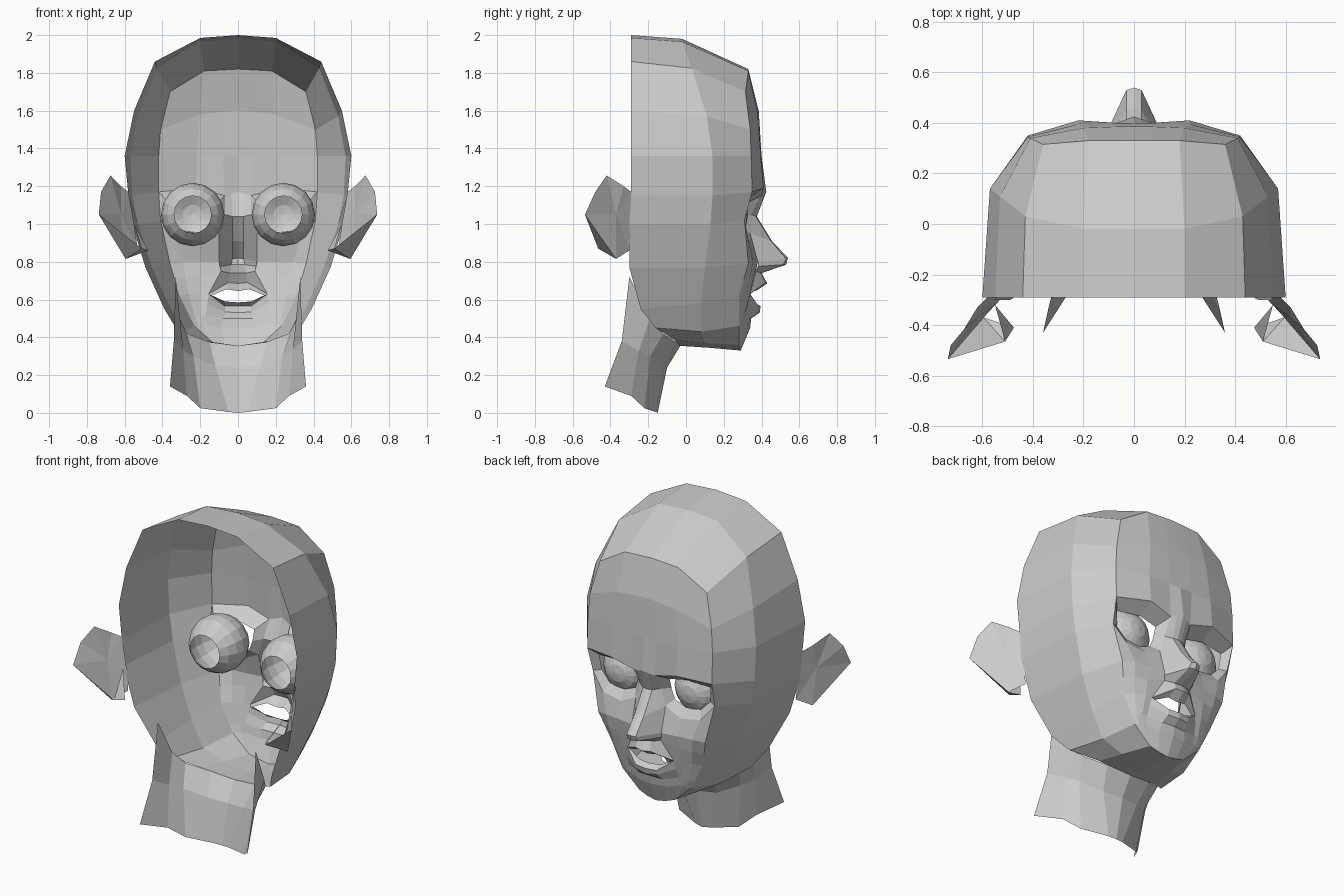
import bpy, bmesh
from mathutils import Vector, Matrix


def grid(bm, rows):
    """Quad strips between consecutive rows of points."""
    vs = [[bm.verts.new(p) for p in r] for r in rows]
    for a, b in zip(vs, vs[1:]):
        for i in range(len(a) - 1):
            bm.faces.new((a[i], a[i + 1], b[i + 1], b[i]))


def fan(bm, centre, rim, closed=True):
    """Triangles from a centre point to a rim."""
    c = bm.verts.new(centre)
    vs = [bm.verts.new(p) for p in rim]
    pairs = list(zip(vs, vs[1:])) + ([(vs[-1], vs[0])] if closed else [])
    for a, b in pairs:
        bm.faces.new((c, a, b))


def finish(name, bm, centre):
    """Weld, face outwards from a centre, and mirror across x."""
    bmesh.ops.remove_doubles(bm, verts=bm.verts[:], dist=0.002)
    bmesh.ops.dissolve_degenerate(bm, edges=bm.edges[:], dist=0.001)
    bmesh.ops.recalc_face_normals(bm, faces=bm.faces[:])
    c = Vector(centre)
    s = sum(f.normal.dot(f.calc_center_median() - c) * f.calc_area() for f in bm.faces)
    if s < 0:
        bmesh.ops.reverse_faces(bm, faces=bm.faces[:])
    me = bpy.data.meshes.new(name)
    bm.to_mesh(me)
    bm.free()
    ob = bpy.data.objects.new(name, me)
    bpy.context.collection.objects.link(ob)
    m = ob.modifiers.new("mirror", 'MIRROR')
    m.use_clip = True
    m.merge_threshold = 0.002
    return ob


# Skull: open back rim, middle section, front edge of the face
rim = [(0, -.29, 2), (.2, -.29, 1.985), (.44, -.29, 1.86), (.55, -.29, 1.6),
       (.6, -.29, 1.36), (.58, -.29, 1.15), (.56, -.3, 1.0), (.49, -.3, .77),
       (.39, -.24, .55), (.33, -.16, .45), (.2, -.06, .385), (0, -.03, .355)]
mid = [(0, -.02, 1.98), (.2, -.02, 1.965), (.43, .03, 1.825), (.53, .11, 1.57),
       (.57, .14, 1.36), (.56, .14, 1.15), (.53, .13, 1.0), (.455, .1, .77),
       (.37, .08, .58), (.29, .08, .43), (.17, .1, .37), (0, .12, .345)]
edge = [(0, .33, 1.82), (.18, .33, 1.81), (.36, .315, 1.7), (.41, .34, 1.5),
        (.42, .345, 1.36), (.42, .35, 1.17), (.41, .31, 1.02), (.36, .33, .79),
        (.31, .28, .62), (.23, .28, .46), (.12, .28, .36), (0, .29, .33)]
head = bmesh.new()
grid(head, [rim, mid, edge])

# Forehead down to the brow
brow_in, brow = (.07, .40, 1.15), (.22, .41, 1.19)
grid(head, [[(0, .33, 1.82), (.06, .33, 1.817), edge[1], edge[2]],
            [(0, .385, 1.6), (.07, .385, 1.595), (.2, .38, 1.58), edge[3]],
            [(0, .40, 1.36), (.08, .40, 1.36), (.22, .395, 1.36), edge[4]],
            [(0, .425, 1.17), brow_in, brow, edge[5]]])

# Nose and upper lip: centre, ridge, base
bridge, side, wing = (.07, .345, 1.05), (.10, .34, .95), (.10, .38, .8)
wing_low, lip_top, corner = (.09, .37, .75), (.155, .34, .63), (.145, .33, .62)
grid(head, [[(0, .425, 1.17), (.035, .4125, 1.16), brow_in],
            [(0, .375, 1.04), (.03, .37, 1.04), bridge],
            [(0, .455, .91), (.03, .45, .91), side],
            [(0, .54, .82), (.03, .53, .815), wing],
            [(0, .53, .785), (.035, .515, .785), (.1, .38, .775)],
            [(0, .40, .74), (.04, .395, .74), wing_low],
            [(0, .43, .685), (.05, .42, .69), lip_top],
            [(0, .37, .645), (.06, .365, .655), corner]])

# Lower lip and chin
grid(head, [[(0, .36, .585), (.07, .355, .59), corner],
            [(0, .395, .565), (.07, .385, .565), lip_top],
            [(0, .39, .53), (.07, .375, .535), (.165, .33, .58)],
            [(0, .345, .5), (.08, .34, .5), (.17, .315, .52)],
            [(0, .34, .45), (.09, .325, .45), (.17, .305, .47)],
            [(0, .29, .33), (.06, .287, .34), edge[10]]])

# Cheeks from the eye socket to the jaw
low_in, low_out = (.20, .34, .90), (.33, .33, .92)
grid(head, [[side, low_in, low_out, edge[6]],
            [wing, (.2, .365, .8), (.29, .355, .8), edge[7]],
            [wing_low, (.2, .355, .72), (.28, .34, .72), (.335, .305, .705)],
            [lip_top, (.2, .34, .63), (.26, .315, .63), edge[8]],
            [(.17, .315, .52), (.2, .31, .52), (.23, .30, .51), (.257, .28, .513)],
            [(.17, .305, .47), (.19, .30, .47), (.21, .29, .465), edge[9]],
            [edge[10]] * 4])

# Eye socket: outer loop sloping in to a smaller opening
socket = [brow_in, brow, edge[5], edge[6], low_out, low_in, side, bridge]
inner = [(.235 + (x - .235) * .75, y * .3 + .195, 1.04 + (z - 1.04) * .62)
         for x, y, z in socket]
grid(head, [socket + socket[:1], inner + inner[:1]])

# Neck: open half shell, each row runs top to bottom
grid(head, [[(.33, -.30, .72), (.34, -.34, .38), (.36, -.43, .14)],
            [(.31, -.19, .5), (.29, -.25, .33), (.27, -.29, .09)],
            [(.27, -.12, .42), (.235, -.19, .3), (.2, -.22, .025)],
            [(.15, -.05, .375), (.12, -.12, .25), (.05, -.16, .005)],
            [(0, -.03, .355), (0, -.1, .24), (0, -.15, 0)]])
finish("head", head, (0, -.1, 1.0))

# Ears: faceted flap with an inner lobe behind
ear = bmesh.new()
tip, lobe, root = (.737, -.535, 1.05), (.595, -.37, .815), (.55, -.29, 1.0)
fan(ear, (.62, -.37, 1.05),
    [root, (.58, -.29, 1.17), (.62, -.33, 1.2), (.675, -.42, 1.257),
     (.725, -.48, 1.17), tip, lobe, (.53, -.3, .86)])
fan(ear, (.51, -.465, .87), [tip, lobe, (.475, -.41, .86), (.55, -.32, 1.0)], False)
finish("ears", ear, (.4, -.4, 1.0))

# Eyeballs: spheres facing +y, cut open at the back
eye = bmesh.new()
bmesh.ops.create_uvsphere(eye, u_segments=16, v_segments=10, radius=.168,
                          matrix=Matrix.Rotation(1.5708, 4, 'X'))
bmesh.ops.delete(eye, geom=[v for v in eye.verts if v.co.y < -.14], context='VERTS')
bmesh.ops.translate(eye, verts=eye.verts[:], vec=(.24, .16, 1.05))
finish("eyeballs", eye, (.24, .16, 1.05))
